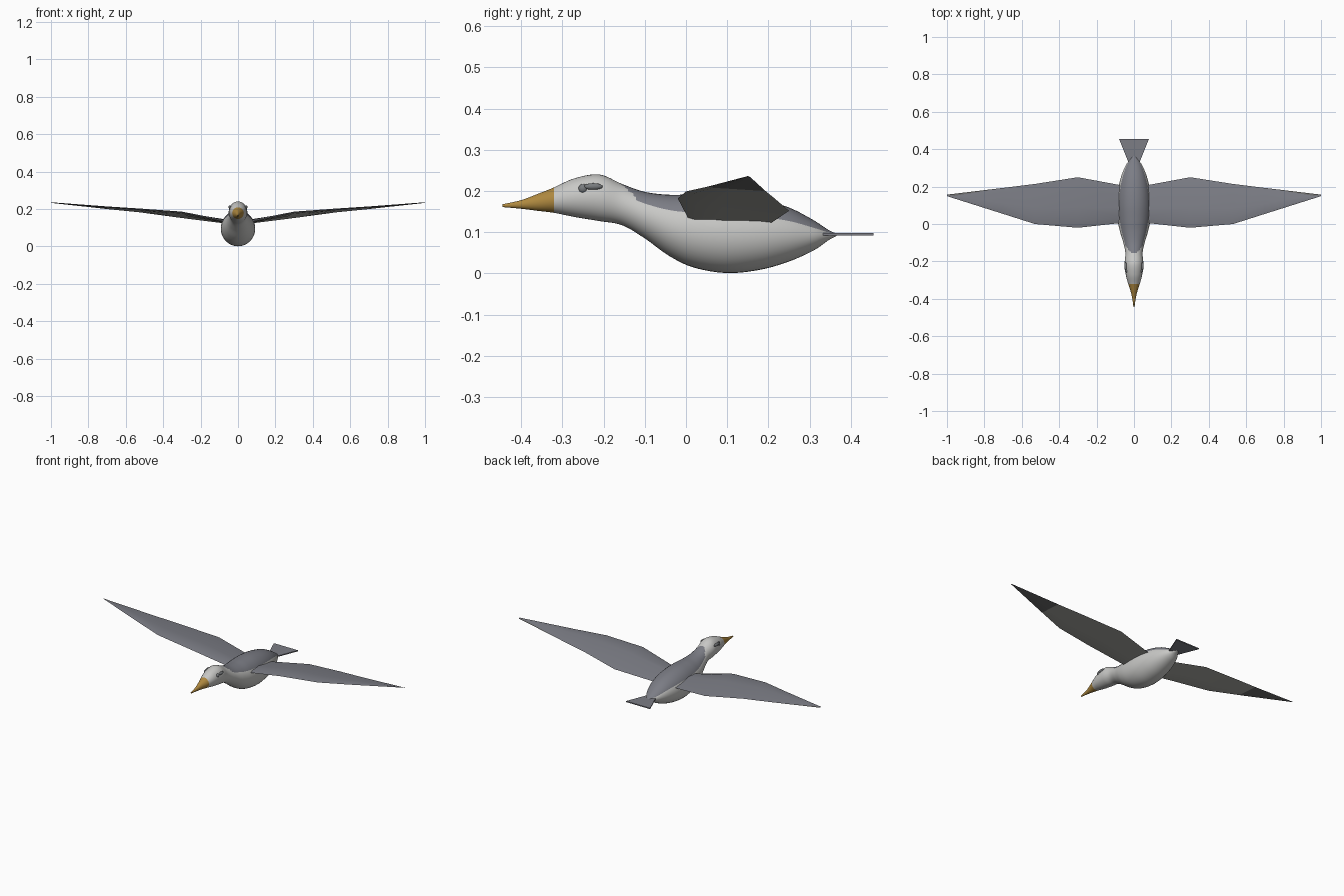
import bpy, bmesh, math
from mathutils import Vector

if "Cube" in bpy.data.objects:
    bpy.data.objects.remove(bpy.data.objects["Cube"], do_unlink=True)


def material(name, rgb):
    m = bpy.data.materials.new(name)
    m.use_nodes = True
    m.diffuse_color = (*rgb, 1)
    m.node_tree.nodes["Principled BSDF"].inputs["Base Color"].default_value = (*rgb, 1)
    return m


WHITE = material("white plumage", (0.58, 0.58, 0.565))
GREY = material("slate grey plumage", (0.2, 0.205, 0.235))
OCHRE = material("ochre beak", (0.43, 0.25, 0.05))
UNDER = material("pale underwing", (0.43, 0.43, 0.4))
DARK = material("dark wing tip", (0.16, 0.16, 0.16))
EYE = material("eye grey", (0.19, 0.2, 0.21))


def finish(name, bm, mats, rule=None, angle=40):
    """Turn a bmesh into a shaded object, colouring faces with a rule."""
    bmesh.ops.recalc_face_normals(bm, faces=bm.faces)
    bm.normal_update()
    if rule:
        for f in bm.faces:
            f.material_index = rule(f)
    mesh = bpy.data.meshes.new(name)
    bm.to_mesh(mesh)
    bm.free()
    for m in mats:
        mesh.materials.append(m)
    ob = bpy.data.objects.new(name, mesh)
    bpy.context.collection.objects.link(ob)
    bpy.ops.object.select_all(action="DESELECT")
    ob.select_set(True)
    bpy.context.view_layer.objects.active = ob
    bpy.ops.object.shade_smooth_by_angle(angle=math.radians(angle))


def loft(rings):
    """Skin a list of closed rings and cap both ends."""
    bm = bmesh.new()
    vs = [[bm.verts.new(p) for p in r] for r in rings]
    n = len(vs[0])
    for a, b in zip(vs, vs[1:]):
        for i in range(n):
            j = (i + 1) % n
            bm.faces.new((a[i], a[j], b[j], b[i]))
    bm.faces.new(vs[0])
    bm.faces.new(vs[-1])
    return bm


def smooth_path(points, steps):
    """Catmull-Rom interpolation through the given points."""
    pts = [points[0]] + points + [points[-1]]
    out = []
    for a, b, c, d in zip(pts, pts[1:], pts[2:], pts[3:]):
        for s in range(steps):
            t = s / steps
            out.append(b + (c - a) * t / 2 + (a * 2 - b * 5 + c * 4 - d) * t**2 / 2
                       + (b * 3 - a - c * 3 + d) * t**3 / 2)
    return out + [pts[-1]]


# Body, head and beak: y, top, bottom, half width
BEAK_END = -0.32
stations = [
    (-0.445, 0.168, 0.161, 0.003), (-0.40, 0.178, 0.157, 0.009),
    (-0.36, 0.193, 0.152, 0.018), (BEAK_END, 0.209, 0.147, 0.031),
    (-0.27, 0.231, 0.137, 0.044), (-0.21, 0.240, 0.127, 0.050),
    (-0.155, 0.217, 0.117, 0.046), (-0.10, 0.198, 0.085, 0.057),
    (-0.04, 0.191, 0.042, 0.075), (0.02, 0.192, 0.014, 0.087),
    (0.10, 0.191, 0.001, 0.092), (0.18, 0.180, 0.009, 0.086),
    (0.25, 0.160, 0.029, 0.070), (0.31, 0.129, 0.056, 0.046),
    (0.345, 0.106, 0.080, 0.022), (0.365, 0.097, 0.091, 0.007),
]
SIDES = 36
sections = smooth_path([Vector(s) for s in stations], 8)
rings = []
for y, top, low, w in sections:
    ring = []
    for i in range(SIDES):
        a = math.tau * i / SIDES
        ring.append((w * math.cos(a), y, (top + low) / 2 + (top - low) / 2 * math.sin(a)))
    rings.append(ring)


def body_colour(f):
    """Ochre beak, grey back that starts behind the neck, white elsewhere."""
    c = f.calc_center_median()
    if c.y < BEAK_END:
        return 2
    s = min(sections, key=lambda q: abs(q[0] - c.y))
    height = (c.z - (s[1] + s[2]) / 2) / ((s[1] - s[2]) / 2)
    return 1 if height > 0.5 and c.y > -0.16 + 0.09 * (1 - height) else 0


finish("body", loft(rings), [WHITE, GREY, OCHRE], body_colour)

# Wings: x, leading y and z, trailing y and z, thickness
wing_sections = [
    (0.03, 0.01, 0.125, 0.20, 0.118, 0.016), (0.30, -0.02, 0.182, 0.25, 0.152, 0.013),
    (0.53, 0.00, 0.199, 0.214, 0.183, 0.010), (0.70, 0.054, 0.211, 0.193, 0.200, 0.007),
    (1.00, 0.149, 0.236, 0.157, 0.233, 0.001),
]


def wing_colour(f):
    if f.normal.z > 0:
        return 0
    return 2 if abs(f.calc_center_median().x) > 0.7 else 1


for side, label in ((1, "left"), (-1, "right")):
    rings = []
    for x, ly, lz, ty, tz, thick in wing_sections:
        lead, trail = Vector((side * x, ly, lz)), Vector((side * x, ty, tz))
        up = Vector((0, 0, thick))
        rings.append([lead, lead.lerp(trail, 0.12) + up * 0.6, lead.lerp(trail, 0.4) + up,
                      trail, lead.lerp(trail, 0.4) - up * 0.2, lead.lerp(trail, 0.1) - up * 0.3])
    finish(label + "_wing", loft(rings), [GREY, UNDER, DARK], wing_colour, 30)

    # Eye with a short streak behind it
    for part, centre, size in (("eye", (0.041, -0.25, 0.206), (0.008, 0.011, 0.011)),
                               ("eye_streak", (0.045, -0.225, 0.211), (0.007, 0.023, 0.008))):
        bm = bmesh.new()
        bmesh.ops.create_uvsphere(bm, u_segments=16, v_segments=10, radius=1)
        bmesh.ops.scale(bm, vec=size, verts=bm.verts)
        bmesh.ops.translate(bm, vec=(side * centre[0], centre[1], centre[2]), verts=bm.verts)
        finish(label + "_" + part, bm, [EYE])

# Tail fan
tail = [[(-w, y, 0.092), (w, y, 0.092), (w, y, 0.098), (-w, y, 0.098)]
        for y, w in ((0.33, 0.03), (0.455, 0.08))]
finish("tail", loft(tail), [GREY], angle=30)
